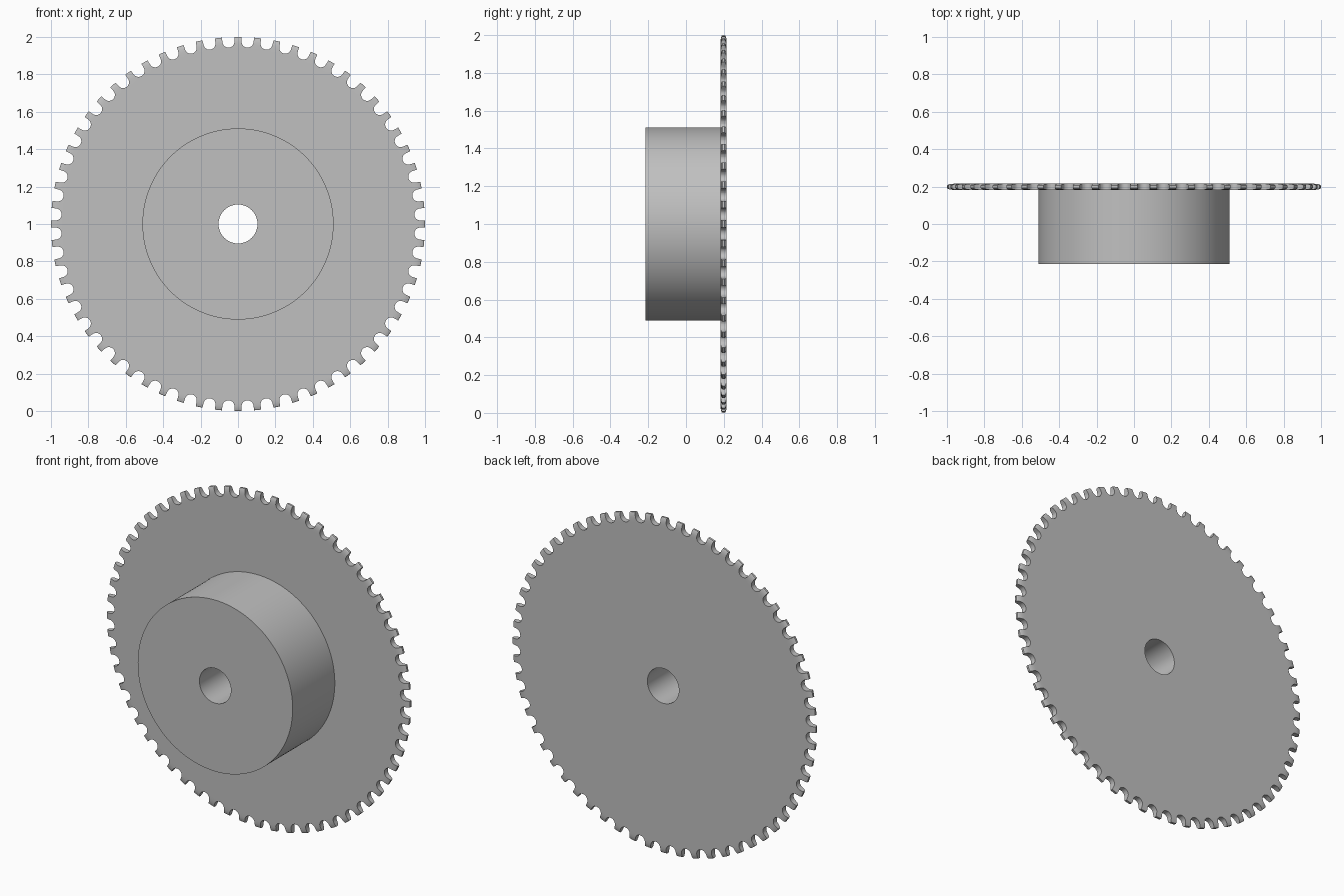
import bpy, bmesh
from math import sin, cos, pi, radians

TEETH, SEGMENTS = 60, 180
CENTRE_Z = 1.0
PLATE_Y, PLATE_HALF = 0.199, 0.0165      # plate mid-plane and half thickness
HUB_R, BORE_R, FRONT_Y = 0.511, 0.104, -0.215
ROLLER_R, ROLLER_PITCH_R = 0.032, 0.976  # round tooth gaps

old = bpy.data.objects.get("Cube")
if old:
    bpy.data.objects.remove(old, do_unlink=True)

steel = bpy.data.materials.new("grey steel")
steel.use_nodes = True
steel.diffuse_color = (0.53, 0.53, 0.53, 1)
steel.node_tree.nodes["Principled BSDF"].inputs["Base Color"].default_value = (0.53, 0.53, 0.53, 1)


def finish(bm, name):
    bmesh.ops.recalc_face_normals(bm, faces=bm.faces)
    mesh = bpy.data.meshes.new(name)
    bm.to_mesh(mesh)
    bm.free()
    mesh.materials.append(steel)
    obj = bpy.data.objects.new(name, mesh)
    bpy.context.collection.objects.link(obj)
    return obj


def polar(r, angle, y):
    return (r * sin(angle), y, CENTRE_Z + r * cos(angle))


def lathe(name, profile):
    """Revolve a closed (radius, y) profile around the axle."""
    bm = bmesh.new()
    rings = [[bm.verts.new(polar(r, 2 * pi * i / SEGMENTS, y)) for r, y in profile]
             for i in range(SEGMENTS)]
    for i, ring in enumerate(rings):
        after = rings[(i + 1) % SEGMENTS]
        for j in range(len(profile)):
            k = (j + 1) % len(profile)
            bm.faces.new((ring[j], ring[k], after[k], after[j]))
    return finish(bm, name)


# Rounded rim of the toothed plate, from front face to tip
rim = [(0.96 + 0.04 * sin(t), 0.006 + (PLATE_HALF - 0.006) * cos(t))
       for t in (radians(a) for a in (0, 22.5, 45, 67.5, 90))]
front_half = [(0.94, PLATE_HALF)] + rim

# Hub and toothed plate as one turned body with a through bore
profile = [(BORE_R, FRONT_Y), (HUB_R, FRONT_Y), (HUB_R, PLATE_Y - PLATE_HALF)]
profile += [(r, PLATE_Y - h) for r, h in front_half]
profile += [(r, PLATE_Y + h) for r, h in reversed(front_half)]
profile += [(BORE_R, PLATE_Y + PLATE_HALF)]
sprocket = lathe("sprocket_wheel", profile)

# Round-bottomed slots between the teeth
bm = bmesh.new()
slot = [(ROLLER_R * cos(a), ROLLER_PITCH_R - ROLLER_R * sin(a))
        for a in (pi * i / 12 for i in range(13))]
slot += [(-ROLLER_R - 0.004, 1.03), (ROLLER_R + 0.004, 1.03)]
for n in range(TEETH):
    a = 2 * pi * (n + 0.5) / TEETH
    ends = [[bm.verts.new((u * cos(a) + v * sin(a), y, CENTRE_Z - u * sin(a) + v * cos(a)))
             for u, v in slot] for y in (PLATE_Y - 0.05, PLATE_Y + 0.05)]
    for end in ends:
        bm.faces.new(end)
    for j in range(len(slot)):
        k = (j + 1) % len(slot)
        bm.faces.new((ends[0][j], ends[0][k], ends[1][k], ends[1][j]))
cutter = finish(bm, "tooth_gap_cutter")
cutter.hide_render = True

cut = sprocket.modifiers.new("tooth gaps", "BOOLEAN")
cut.operation = "DIFFERENCE"
cut.solver = "EXACT"
cut.object = cutter

# Bake the cut, then shade smoothly with sharp edges kept
bpy.ops.object.select_all(action="DESELECT")
sprocket.select_set(True)
bpy.context.view_layer.objects.active = sprocket
bpy.ops.object.modifier_apply(modifier=cut.name)
bpy.data.objects.remove(cutter, do_unlink=True)
bpy.ops.object.shade_smooth_by_angle(angle=radians(30))
